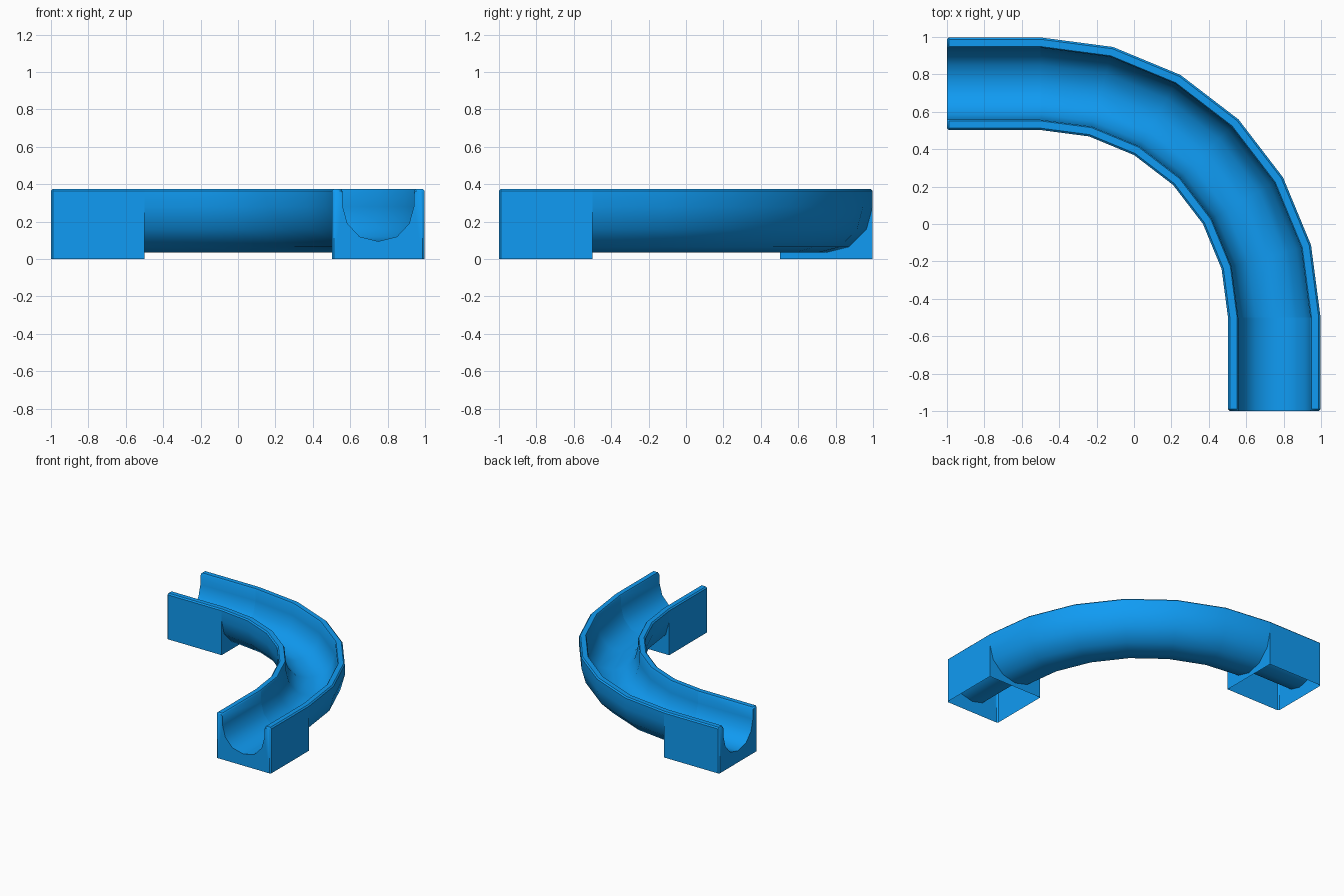
import bpy, bmesh, math

if "Cube" in bpy.data.objects:
    bpy.data.objects.remove(bpy.data.objects["Cube"])

H, W, B = 0.375, 0.2475, 0.01      # rim height, outer half width, rim bevel
R = 1.25                           # bend radius, centred on (-0.5, -0.5)


def mirrored(half):
    """Half profile from the left side to the centre line, completed to the right."""
    return half + [(-x, z) for x, z in reversed(half) if x != 0]


def trough(inset=0.0):
    """Rim and inner trough, left to right."""
    w, h = W - inset, H - inset
    return mirrored([(-w, h - B), (-w + B, h), (-0.199 - 0.3 * inset, h), (-0.1925, h - B),
                     (-0.19, 0.28), (-0.165, 0.19), (-0.1, 0.12), (0, 0.095)])


PIPE = mirrored([(-W, H - B), (-W, 0.28), (-0.215, 0.16), (-0.12, 0.065), (0, 0.035)])


def place(station, profile, bm):
    (px, py), (ox, oy) = station
    return [bm.verts.new((px + ox * x, py + oy * x, z)) for x, z in profile]


def bridge(bm, rows, flip=False):
    for a, b in zip(rows, rows[1:]):
        for i in range(len(a) - 1):
            f = [a[i], a[i + 1], b[i + 1], b[i]]
            bm.faces.new(f[::-1] if flip else f)


def finish(bm, name):
    bmesh.ops.remove_doubles(bm, verts=bm.verts, dist=1e-5)
    me = bpy.data.meshes.new(name)
    bm.to_mesh(me)
    bm.free()
    ob = bpy.data.objects.new(name, me)
    bpy.context.collection.objects.link(ob)
    me.materials.append(blue)
    bpy.context.view_layer.objects.active = ob
    ob.select_set(True)
    bpy.ops.object.shade_smooth_by_angle(angle=math.radians(40))
    ob.select_set(False)


blue = bpy.data.materials.new("blue")
blue.diffuse_color = (0.005, 0.33, 0.9, 1)
blue.use_nodes = True
blue.node_tree.nodes["Principled BSDF"].inputs["Base Color"].default_value = blue.diffuse_color

# Curved half-pipe: trough inside, shell outside
bm = bmesh.new()
arc = []
for k in range(7):
    t = math.radians(90 - 15 * k)
    c, s = math.cos(t), math.sin(t)
    arc.append(((-0.5 + R * c, -0.5 + R * s), (c, s)))
bridge(bm, [place(st, trough(), bm) for st in arc], flip=True)
bridge(bm, [place(st, PIPE, bm) for st in arc])
finish(bm, "curved_channel")

# Square end blocks, open underneath
for name, out, axis, flip in (("left_end_block", (0, 1), lambda d: (-d, 0.75), False),
                              ("front_end_block", (1, 0), lambda d: (0.75, -d), True)):
    bm = bmesh.new()
    rows = []
    for d, inset in ((0.5, 0), (1 - B, 0), (1, B)):
        w = W - inset
        rows.append(place((axis(d), out), [(-w, 0)] + trough(inset) + [(w, 0)], bm))
    bridge(bm, rows, flip)
    bm.faces.new(rows[-1])
    # inner end wall around the pipe shell
    bm.faces.new(place((axis(0.5), out), [(-W, 0)] + PIPE[1:-1] + [(W, 0)], bm))
    bmesh.ops.recalc_face_normals(bm, faces=bm.faces)
    if max(bm.faces, key=lambda f: len(f.verts)).normal.dot((axis(1)[0] - axis(0)[0], axis(1)[1] - axis(0)[1], 0)) < 0:
        bmesh.ops.reverse_faces(bm, faces=bm.faces)
    # keep the inner wall facing the bend
    bm.normal_update()
    d = (axis(0)[0] - axis(1)[0], axis(0)[1] - axis(1)[1], 0)
    for f in bm.faces:
        if all(abs(v.co.x * abs(d[0]) + v.co.y * abs(d[1]) + 0.5) < 1e-4 for v in f.verts) and f.normal.dot(d) < 0:
            f.normal_flip()
    finish(bm, name)
